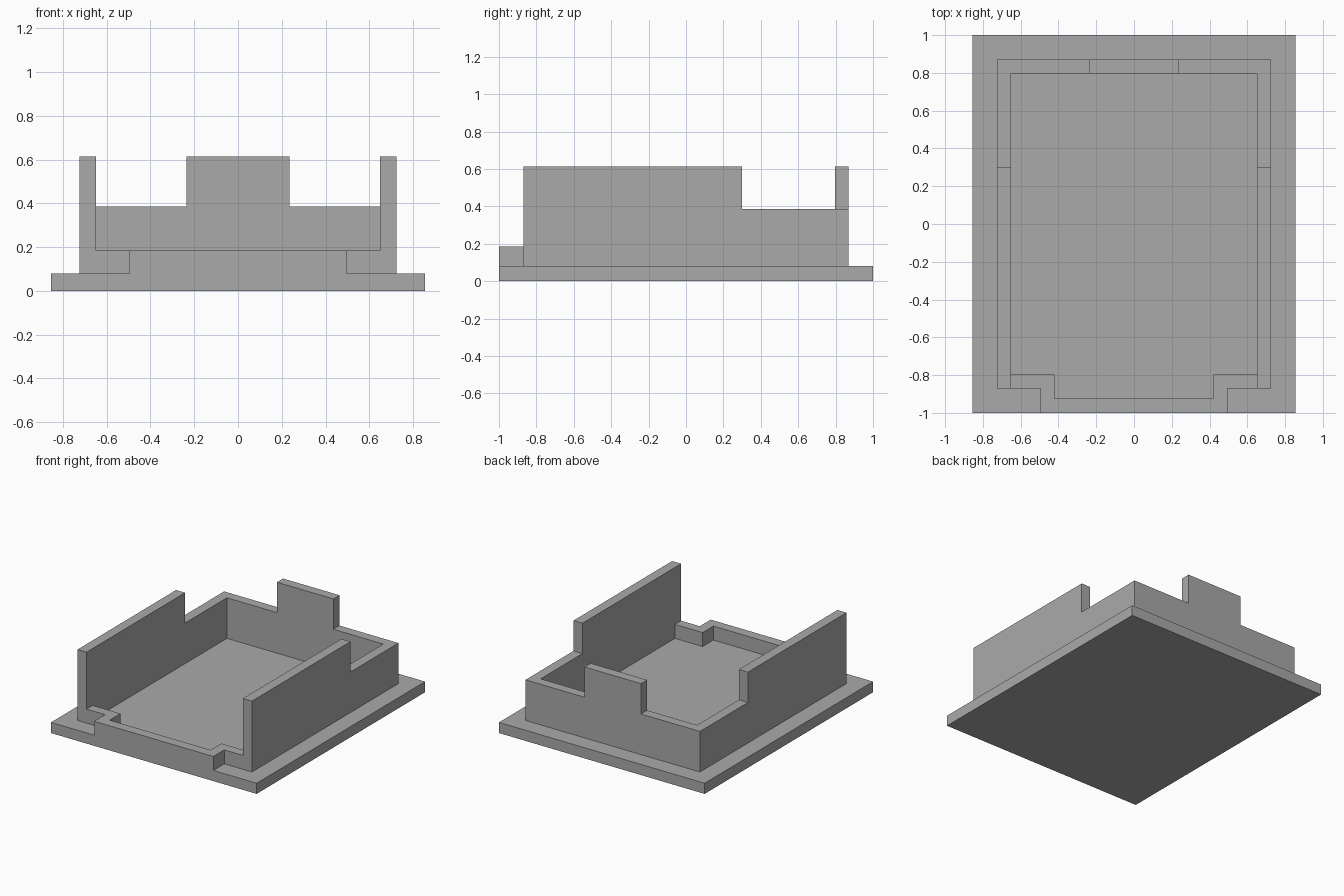
import bpy
import bmesh
import math
from mathutils import Vector

cube = bpy.data.objects.get("Cube")
if cube:
    bpy.data.objects.remove(cube, do_unlink=True)

grey = bpy.data.materials.new("plain_grey")
grey.use_nodes = True
colour = (0.4, 0.4, 0.4, 1)
grey.diffuse_color = colour
grey.node_tree.nodes["Principled BSDF"].inputs["Base Color"].default_value = colour

# Main levels and half widths
PLATE, LIP, LOW, HIGH = 0.08, 0.185, 0.385, 0.613
HALF_X = 0.855
OUT_X, IN_X = 0.725, 0.65
OUT_Y, IN_Y = 0.87, 0.797


def prism(name, outline, direction):
    """Extrude a flat outline of 3D points along a direction."""
    bm = bmesh.new()
    face = bm.faces.new([bm.verts.new(p) for p in outline])
    grown = bmesh.ops.extrude_face_region(bm, geom=[face])["geom"]
    moved = [v for v in grown if isinstance(v, bmesh.types.BMVert)]
    bmesh.ops.translate(bm, verts=moved, vec=Vector(direction))
    bmesh.ops.recalc_face_normals(bm, faces=bm.faces[:])
    mesh = bpy.data.meshes.new(name)
    bm.to_mesh(mesh)
    bm.free()
    mesh.materials.append(grey)
    obj = bpy.data.objects.new(name, mesh)
    bpy.context.collection.objects.link(obj)
    return obj


# Base plate
tray = prism("tray", [(-HALF_X, -1, 0), (HALF_X, -1, 0), (HALF_X, 1, 0), (-HALF_X, 1, 0)],
             (0, 0, PLATE))

# Side walls, tall in front and stepped down at the back
side = [(-OUT_Y, 0), (OUT_Y, 0), (OUT_Y, LOW), (0.3, LOW), (0.3, HIGH), (-OUT_Y, HIGH)]
walls = [prism(name, [(x, y, z) for y, z in side], (OUT_X - IN_X, 0, 0))
         for name, x in (("left_wall", IN_X), ("right_wall", -OUT_X))]

# Back wall with a raised middle tab
half = [(0.235, HIGH), (0.235, LOW), (OUT_X, LOW), (OUT_X, 0)]
back = half + [(-x, z) for x, z in reversed(half)]
walls.append(prism("back_wall", [(x, IN_Y, z) for x, z in back], (0, OUT_Y - IN_Y, 0)))

# Low front lip that jogs forward to the plate edge
outer = [(OUT_X, -OUT_Y), (0.495, -OUT_Y), (0.495, -1)]
inner = [(0.42, -0.925), (0.42, -IN_Y), (OUT_X, -IN_Y)]
lip = (outer + [(-x, y) for x, y in reversed(outer)]
       + [(-x, y) for x, y in reversed(inner)] + inner)
walls.append(prism("front_lip", [(x, y, 0) for x, y in lip], (0, 0, LIP)))

# Fuse everything into one clean solid
bpy.context.view_layer.objects.active = tray
for wall in walls:
    mod = tray.modifiers.new("join_" + wall.name, 'BOOLEAN')
    mod.operation = 'UNION'
    mod.solver = 'EXACT'
    mod.object = wall
    bpy.ops.object.modifier_apply(modifier=mod.name)
    bpy.data.objects.remove(wall, do_unlink=True)

bm = bmesh.new()
bm.from_mesh(tray.data)
bmesh.ops.remove_doubles(bm, verts=bm.verts[:], dist=0.0005)
bmesh.ops.dissolve_limit(bm, angle_limit=math.radians(1), verts=bm.verts[:], edges=bm.edges[:])
bm.to_mesh(tray.data)
bm.free()
